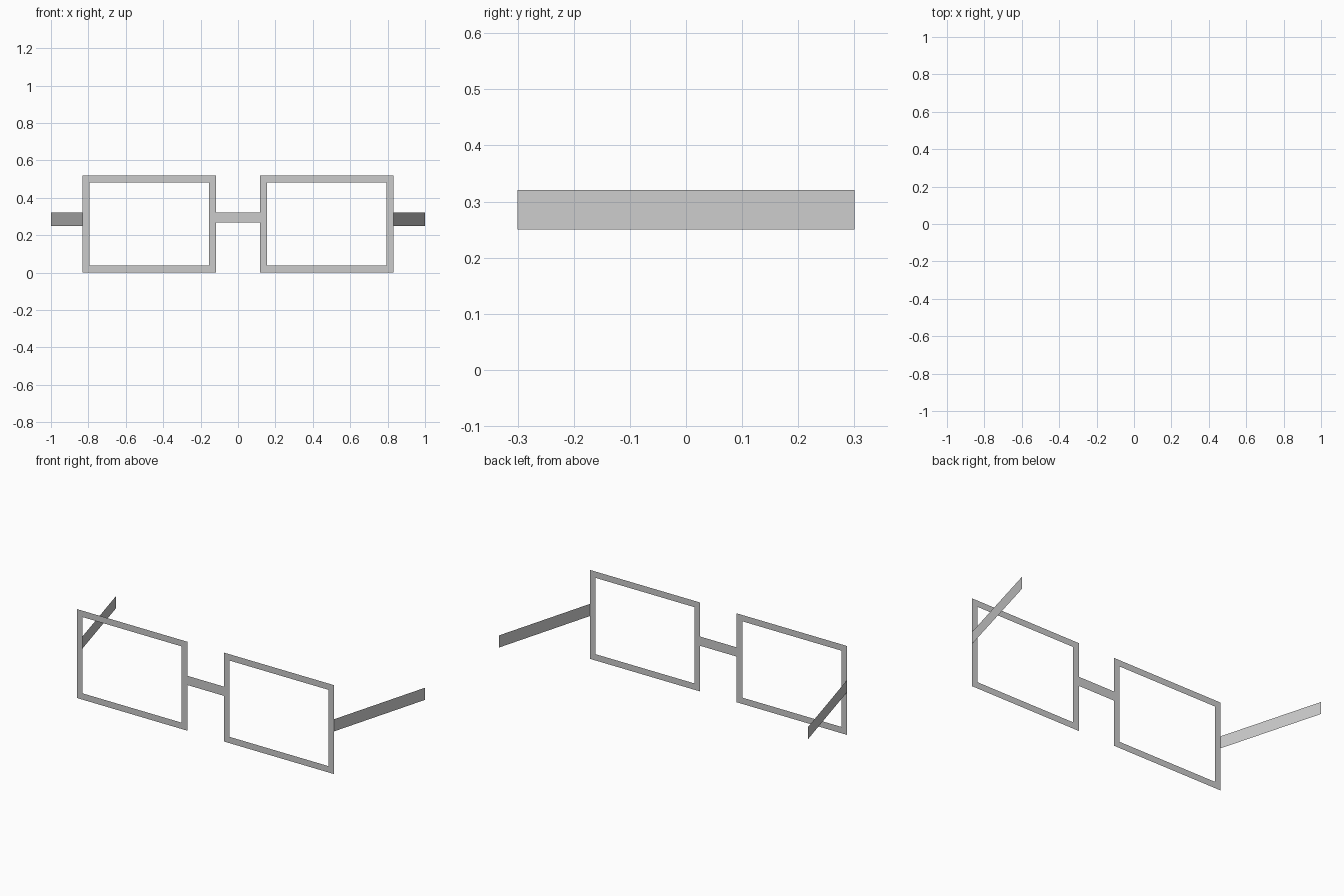
import bpy, bmesh

if "Cube" in bpy.data.objects:
    bpy.data.objects.remove(bpy.data.objects["Cube"])

FRONT, BACK = -0.3, 0.3      # depth of the lens plane and of the temple tips
INNER, OUTER = 0.118, 0.832  # lens rim extents in x


def sheet(name, corners, inset=0.0):
    """One flat quad; with an inset it becomes an open rim."""
    bm = bmesh.new()
    face = bm.faces.new([bm.verts.new(c) for c in corners])
    bm.normal_update()
    if inset:
        bmesh.ops.inset_region(bm, faces=[face], thickness=inset,
                               use_boundary=True, use_even_offset=True)
        bmesh.ops.delete(bm, geom=[face], context='FACES')
    mesh = bpy.data.meshes.new(name)
    bm.to_mesh(mesh)
    bm.free()
    obj = bpy.data.objects.new(name, mesh)
    bpy.context.collection.objects.link(obj)
    return obj


def upright(p, q, z0, z1):
    """Corners of a vertical strip from plan point p to plan point q."""
    return [(*p, z0), (*q, z0), (*q, z1), (*p, z1)]


# Rims and temples, left and right, with normals facing outward
for side, s in (("left", -1), ("right", 1)):
    x0, x1 = sorted((s * INNER, s * OUTER))
    sheet(f"{side}_rim", upright((x0, FRONT), (x1, FRONT), 0, 0.52), 0.037)
    hinge, tip = (s * OUTER, FRONT), (s * 1.0, BACK)
    ends = (hinge, tip) if s > 0 else (tip, hinge)
    sheet(f"{side}_temple", upright(*ends, 0.25, 0.321))

# Bridge between the rims
sheet("bridge", upright((-INNER, FRONT), (INNER, FRONT), 0.267, 0.321))
